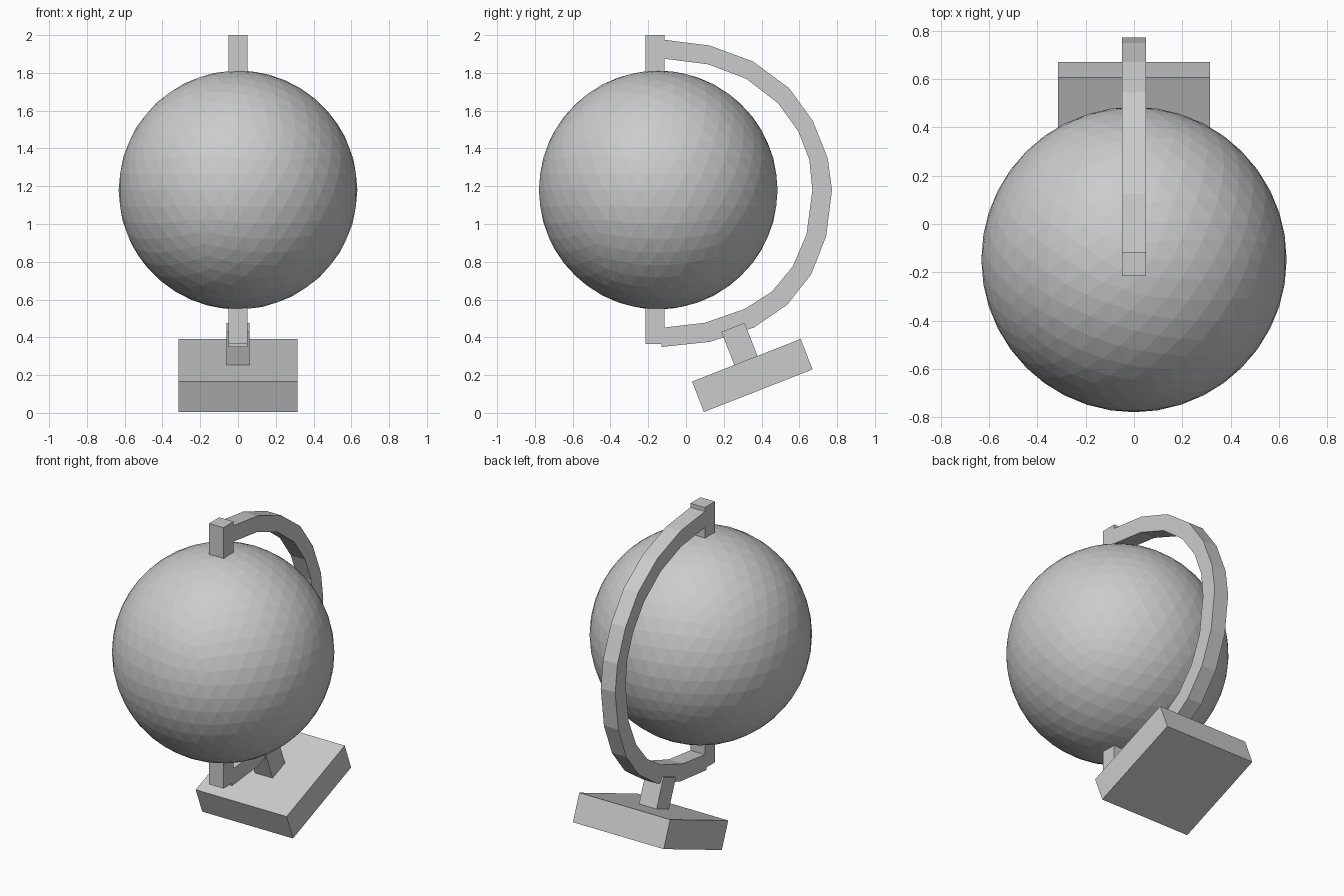
import bpy, bmesh
from math import radians
from mathutils import Vector

if "Cube" in bpy.data.objects:
    bpy.data.objects.remove(bpy.data.objects["Cube"])


def box(name, center, size, tilt=0):
    bpy.ops.mesh.primitive_cube_add(size=1, location=center, rotation=(radians(tilt), 0, 0))
    ob = bpy.context.object
    ob.name = name
    ob.scale = size
    return ob


# Faceted globe ball
CY, CZ, R = -0.147, 1.18, 0.632
bpy.ops.mesh.primitive_ico_sphere_add(subdivisions=4, radius=R, location=(0, CY, CZ))
bpy.context.object.name = "globe_ball"

# Axis pins at both poles
box("top_pin", (0, -0.165, 1.895), (0.1, 0.1, 0.21))
box("bottom_pin", (0, -0.165, 0.465), (0.1, 0.1, 0.2))

# Meridian arm: outer and inner edges (y, z) from top to bottom
outer = [(-0.13, 1.977), (0.125, 1.945), (0.355, 1.86), (0.545, 1.72), (0.67, 1.548),
         (0.75, 1.35), (0.773, 1.18), (0.742, 0.935), (0.662, 0.732), (0.535, 0.572),
         (0.36, 0.452), (0.125, 0.376), (-0.13, 0.349)]
inner = [(-0.13, 1.877), (0.12, 1.845), (0.32, 1.768), (0.487, 1.64), (0.595, 1.49),
         (0.653, 1.34), (0.669, 1.18), (0.638, 0.945), (0.565, 0.775), (0.455, 0.642),
         (0.31, 0.55), (0.10, 0.477), (-0.13, 0.45)]
bm = bmesh.new()
rings = [[bm.verts.new((x, *p)) for x, p in ((-0.05, o), (0.05, o), (0.05, i), (-0.05, i))]
         for o, i in zip(outer, inner)]
for a, b in zip(rings, rings[1:]):
    for k in range(4):
        n = (k + 1) % 4
        bm.faces.new((a[k], a[n], b[n], b[k]))
bm.faces.new(rings[0])
bm.faces.new(rings[-1])
bmesh.ops.recalc_face_normals(bm, faces=bm.faces)
mesh = bpy.data.meshes.new("meridian_arm")
bm.to_mesh(mesh)
bm.free()
bpy.context.collection.objects.link(bpy.data.objects.new("meridian_arm", mesh))

# Tilted base and stem
TILT = 21.4
box("base", (0, 0.351, 0.198), (0.63, 0.618, 0.173), TILT)
box("stem", (0, 0.284, 0.362), (0.122, 0.132, 0.195), TILT)
